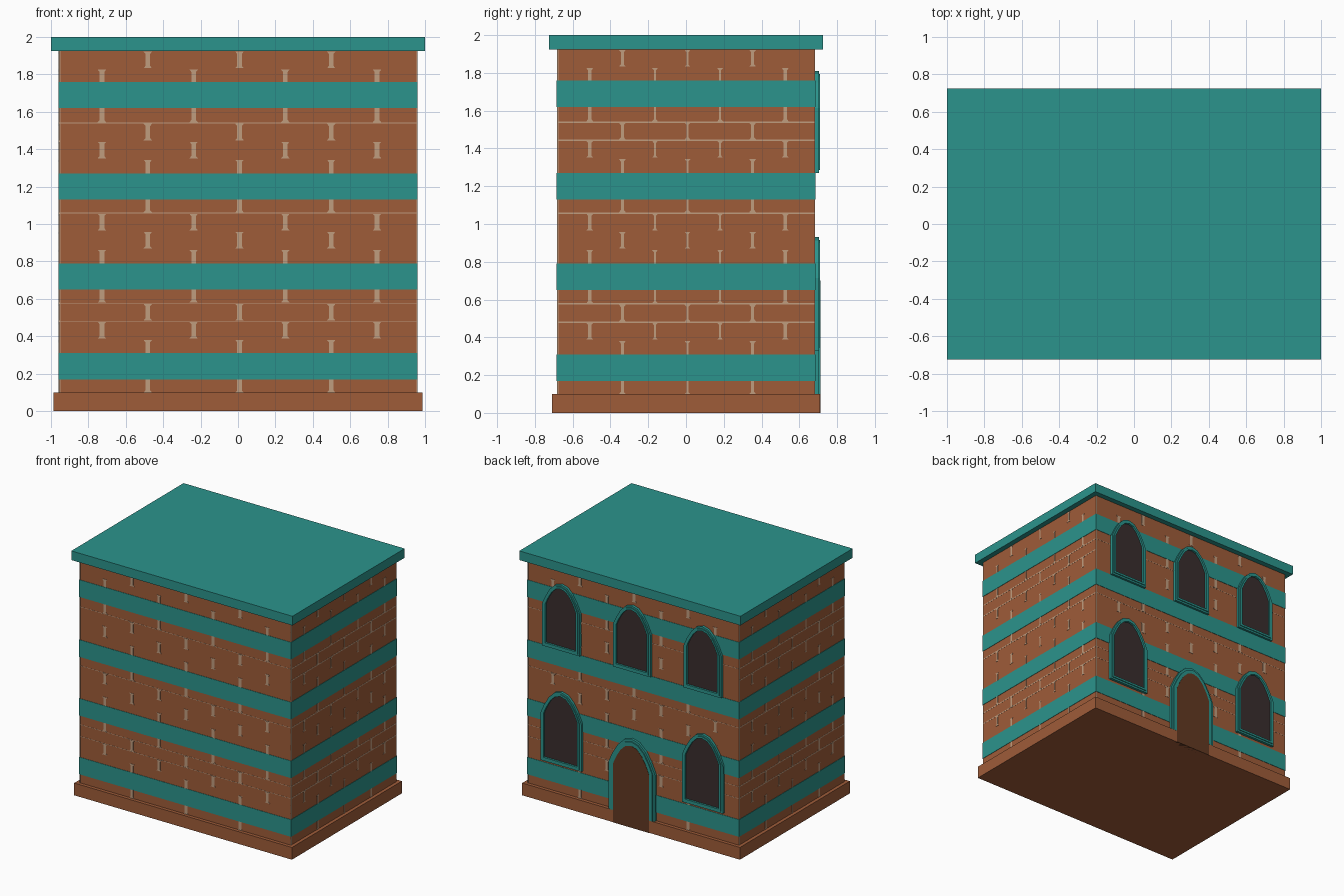
import bpy, bmesh, math
from mathutils import Vector, Matrix

cube = bpy.data.objects.get("Cube")
if cube:
    bpy.data.objects.remove(cube, do_unlink=True)


def material(name, rgb):
    lin = [((c / 255 + 0.055) / 1.055) ** 2.4 for c in rgb] + [1]
    m = bpy.data.materials.new(name)
    m.use_nodes = True
    m.diffuse_color = lin
    m.node_tree.nodes["Principled BSDF"].inputs["Base Color"].default_value = lin
    return m


BRICK = material("terracotta brick", (159, 92, 57))
TEAL = material("teal trim", (43, 148, 140))
MORTAR = material("pale mortar", (192, 157, 127))
GLASS = material("dark glass", (58, 46, 46))
WOOD = material("brown door", (98, 57, 34))

HX, HY = 0.957, 0.682            # wall half sizes
BOTTOM, TOP, COURSES = 0.095, 1.925, 19
COURSE = (TOP - BOTTOM) / COURSES


def finish(name, bm, mat):
    bmesh.ops.recalc_face_normals(bm, faces=bm.faces)
    me = bpy.data.meshes.new(name)
    bm.to_mesh(me)
    bm.free()
    me.materials.append(mat)
    ob = bpy.data.objects.new(name, me)
    bpy.context.collection.objects.link(ob)
    return ob


def box(name, hx, hy, z0, z1, mat):
    bm = bmesh.new()
    bmesh.ops.create_cube(bm, size=1)
    for v in bm.verts:
        v.co = (v.co.x * 2 * hx, v.co.y * 2 * hy, z0 + (v.co.z + 0.5) * (z1 - z0))
    return finish(name, bm, mat)


def slab(bm, polys, angle, d0, d1):
    """Extrude (u, z) polygons outward from distance d0 to d1 on one side."""
    rot = Matrix.Rotation(angle, 3, "Z")
    cache = {}

    def vert(p):
        if p not in cache:
            cache[p] = bm.verts.new(rot @ Vector((p[0], -d0, p[1])))
        return cache[p]

    faces = [bm.faces.new([vert(p) for p in poly]) for poly in polys]
    new = bmesh.ops.extrude_face_region(bm, geom=faces, use_keep_orig=True)["geom"]
    shift = rot @ Vector((0, d0 - d1, 0))
    bmesh.ops.translate(bm, vec=shift,
                        verts=[g for g in new if isinstance(g, bmesh.types.BMVert)])


def rect(u0, u1, z0, z1):
    return [(u0, z0), (u1, z0), (u1, z1), (u0, z1)]


# Main masses
box("base_plinth", 0.985, 0.71, 0, 0.1, BRICK)
box("brick_walls", HX, HY, 0.1, 1.93, BRICK)
box("flat_roof", 1.0, 0.725, 1.925, 2.0, TEAL)
for i, z in enumerate((0.17, 0.65, 1.13, 1.62)):
    box(f"wall_band_{i + 1}", HX + 0.003, HY + 0.003, z, z + 0.14, TEAL)


# Mortar joints, flared at each end where brick corners are rounded
def joint(u, z0, z1, w):
    f, h = w + 0.01, 0.012
    right = [(f, z0), (w, z0 + h), (w, z1 - h), (f, z1)]
    left = [(-a, z) for a, z in reversed(right)]
    return [(u + a, z) for a, z in right + left]


def mortar(name, angle, half, dist, pitch, width, lines, line_w):
    bm = bmesh.new()
    d0, d1 = dist - 0.003, dist + 0.002
    for k in range(COURSES):
        z1 = TOP - k * COURSE
        spots = (-1, 0, 1) if k % 2 == 0 else (-1.5, -0.5, 0.5, 1.5)
        for s in spots:
            w = width if width > 0.01 or abs(s) >= 1 else width * 0.6
            slab(bm, [joint(0.008 + s * pitch, z1 - COURSE + 0.004, z1 - 0.004, w)],
                 angle, d0, d1)
    for k in lines:
        z = TOP - k * COURSE
        slab(bm, [rect(-half, half, z - line_w, z + line_w)], angle, d0, d1 - 0.001)
    slab(bm, [rect(-half, 0.008 - half, 0.1, TOP)], angle, d0, d1 - 0.0005)
    finish(name, bm, MORTAR)


for name, turn in (("front", 0), ("back", 2)):
    mortar(name + "_mortar", turn * math.pi / 2, HX, HY, 0.49, 0.0125, (4, 9, 14, 15), 0.002)
for name, turn in (("left", 1), ("right", 3)):
    mortar(name + "_mortar", turn * math.pi / 2, HY, HX, 0.345, 0.008, (4, 5, 9, 14, 15), 0.004)


# Arched openings on the back
def arch(u, w, z0, z1, rise, n=10):
    pts = [(u + w / 2, z0)]
    for i in range(n + 1):
        s = math.cos(math.pi * i / n)
        pts.append((u + w / 2 * s, z1 - rise * abs(s) ** 2.2))
    return pts + [(u - w / 2, z0)]


def ring(outer, inner, closed):
    n = len(outer)
    return [[outer[i], outer[(i + 1) % n], inner[(i + 1) % n], inner[i]]
            for i in range(n if closed else n - 1)]


def panel(name, polys, d1, mat):
    bm = bmesh.new()
    slab(bm, polys, math.pi, HY - 0.005, d1)
    finish(name, bm, mat)


def window(name, u, w, z0, z1):
    def outline(t):
        return arch(u, w - 2 * t, z0 + t, z1 - t, 0.58 * (w - 2 * t))
    panel(name + "_frame", ring(outline(0), outline(0.03), True), 0.703, TEAL)
    panel(name + "_inner_frame", ring(outline(0.015), outline(0.032), True), 0.71, TEAL)
    panel(name + "_pane", [outline(0.028)], 0.694, GLASS)


for side, u in (("right", 0.64), ("middle", 0), ("left", -0.64)):
    window(f"upper_{side}_window", u, 0.34, 1.27, 1.81)
    if u:
        window(f"lower_{side}_window", u, 0.37, 0.33, 0.93)

# Doorway
outer = arch(0, 0.42, 0.1, 0.72, 0.24)
inner = arch(0, 0.32, 0.1, 0.665, 0.19)
panel("door_frame", ring(outer, inner, False), 0.703, TEAL)
panel("door_inner_frame", ring(arch(0, 0.385, 0.1, 0.7, 0.22), inner, False), 0.711, TEAL)
panel("door", [arch(0, 0.325, 0, 0.668, 0.19)], 0.713, WOOD)
